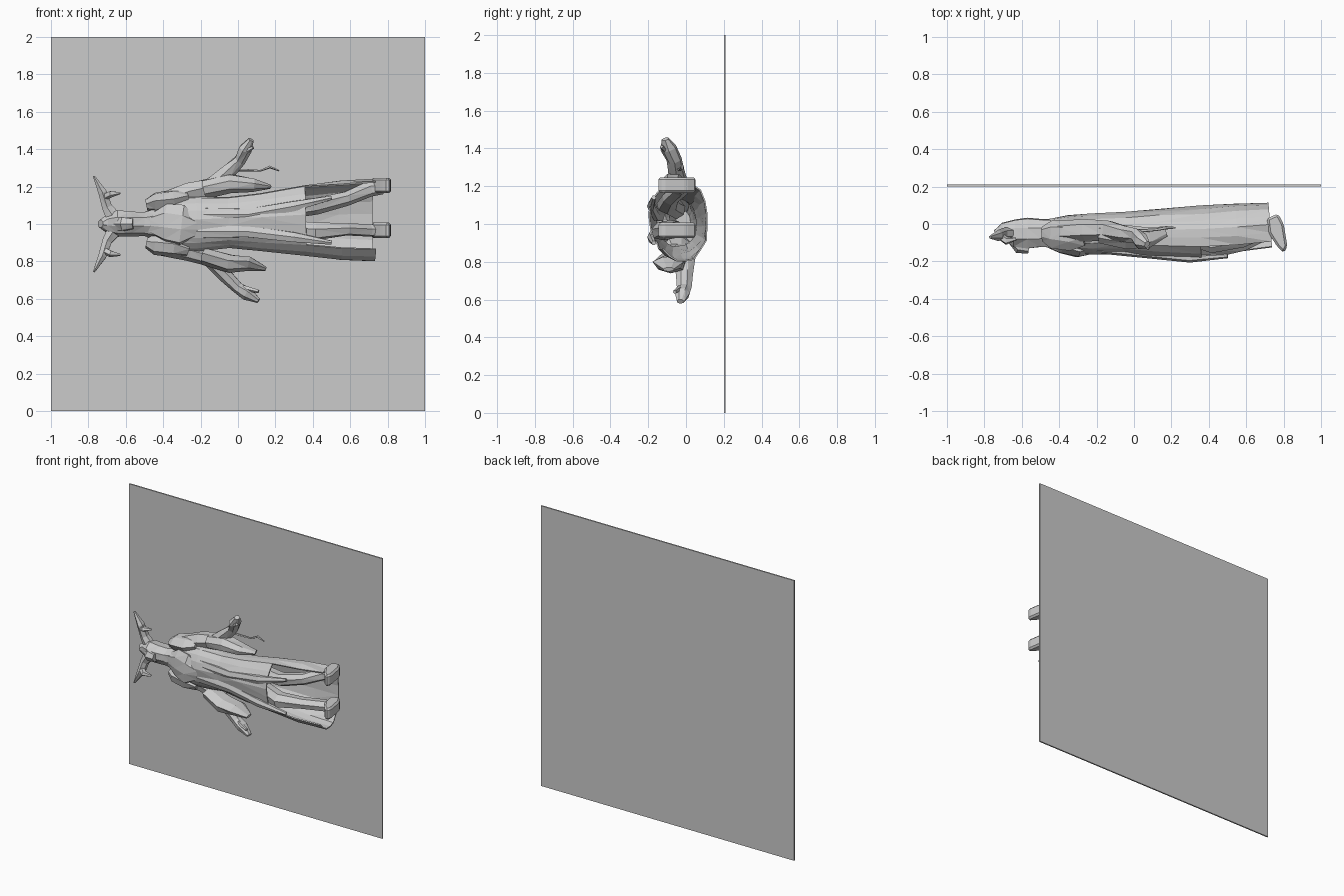
import bpy, bmesh, math, random
from mathutils import Vector

random.seed(4)


def finish(name, bm):
    bmesh.ops.recalc_face_normals(bm, faces=bm.faces)
    mesh = bpy.data.meshes.new(name)
    bm.to_mesh(mesh)
    bm.free()
    obj = bpy.data.objects.new(name, mesh)
    bpy.context.collection.objects.link(obj)
    return obj


def loft(name, path, sides=7, jitter=0.06, caps=True, keep=None):
    """Skin rings along a path of (x, y, z, half width, half depth)."""
    bm = bmesh.new()
    pts = [Vector(p[:3]) for p in path]
    folds = [1 + random.uniform(-jitter, jitter) for _ in range(sides)]
    rings = []
    for i, p in enumerate(path):
        t = (pts[min(i + 1, len(pts) - 1)] - pts[max(i - 1, 0)]).normalized()
        side = t.cross(Vector((0, 1, 0))).normalized()
        depth = side.cross(t)
        if depth.y < 0:
            side, depth = -side, -depth
        ring = []
        for k in range(sides):
            a = 2 * math.pi * (k + 0.5) / sides
            r = folds[k] * (1 + random.uniform(-jitter, jitter) * 0.6)
            ring.append(bm.verts.new(pts[i] + side * math.cos(a) * p[3] * r
                                     + depth * math.sin(a) * p[4] * r))
        rings.append(ring)
    for i, (a, b) in enumerate(zip(rings, rings[1:])):
        for k in range(sides):
            if keep and not keep(i, k):
                continue
            n = (k + 1) % sides
            bm.faces.new((a[k], a[n], b[n], b[k]))
    if caps:
        bm.faces.new(rings[0])
        bm.faces.new(rings[-1])
    bmesh.ops.triangulate(bm, faces=bm.faces)
    return finish(name, bm)


# Backing panel
bpy.ops.mesh.primitive_cube_add(size=1, location=(0, 0.205, 1))
panel = bpy.context.object
panel.name = "backing_panel"
panel.scale = (2, 0.01, 2)

# Hollow robe, open at the front below the knees
robe = loft("robe", [
    (-0.46, -0.04, 1.00, 0.07, 0.07), (-0.36, -0.05, 1.00, 0.15, 0.10),
    (-0.22, -0.05, 1.00, 0.15, 0.11), (-0.05, -0.05, 1.01, 0.14, 0.115),
    (0.12, -0.05, 1.01, 0.16, 0.135), (0.36, -0.05, 1.02, 0.195, 0.15),
    (0.55, -0.04, 1.02, 0.215, 0.155), (0.73, -0.025, 1.02, 0.225, 0.145)],
    sides=20, jitter=0.04, caps=False,
    keep=lambda i, k: not (i >= 5 and 12 <= k <= 17))
shell = robe.modifiers.new("cloth", 'SOLIDIFY')
shell.thickness = 0.008

# Hanging strips down the robe front
for z0, z1 in ((1.05, 1.14), (0.96, 0.90)):
    loft("front_strip", [(-0.25, -0.13, z0, 0.04, 0.02),
                         (0.05, -0.16, z0, 0.035, 0.02),
                         (0.30, -0.185, (z0 + z1) / 2, 0.03, 0.02),
                         (0.50, -0.17, z1, 0.012, 0.012)], 6)

# Legs and forward-pointing feet
for name, path in {
    "leg_upper": [(0.25, -0.05, 1.08, 0.05, 0.05), (0.42, -0.10, 1.10, 0.045, 0.06),
                  (0.58, -0.08, 1.14, 0.04, 0.05), (0.70, -0.03, 1.19, 0.045, 0.05),
                  (0.77, -0.02, 1.20, 0.04, 0.045)],
    "leg_lower": [(0.25, -0.06, 0.97, 0.05, 0.05), (0.42, -0.12, 0.96, 0.05, 0.06),
                  (0.58, -0.09, 0.97, 0.035, 0.05), (0.70, -0.03, 0.965, 0.035, 0.05),
                  (0.77, -0.02, 0.965, 0.035, 0.045)]}.items():
    loft(name, path, 7, 0.1)
for z in (1.205, 0.965):
    bm = bmesh.new()
    outline = [(0.71, 0.03), (0.77, 0.055), (0.80, 0.0), (0.82, -0.12),
               (0.80, -0.155), (0.765, -0.12), (0.72, -0.05)]
    low = [bm.verts.new((x, y, z - 0.04)) for x, y in outline]
    high = [bm.verts.new((x, y, z + 0.042)) for x, y in outline]
    bm.faces.new(low)
    bm.faces.new(high)
    for i in range(7):
        j = (i + 1) % 7
        bm.faces.new((low[i], low[j], high[j], high[i]))
    bmesh.ops.bevel(bm, geom=list(bm.edges), offset=0.012, segments=1, affect='EDGES')
    finish("foot", bm)

# Head with muzzle, neck and beard
loft("head", [(-0.735, -0.06, 1.0, 0.02, 0.03), (-0.70, -0.04, 1.0, 0.05, 0.05),
              (-0.64, -0.05, 1.0, 0.07, 0.08), (-0.57, -0.05, 1.0, 0.065, 0.085),
              (-0.50, -0.05, 1.0, 0.065, 0.08), (-0.42, -0.05, 1.0, 0.09, 0.08)], 9, 0.08)
loft("muzzle", [(-0.65, -0.08, 1.0, 0.04, 0.03), (-0.61, -0.12, 1.0, 0.04, 0.04),
                (-0.56, -0.13, 1.0, 0.03, 0.03)], 6)
loft("chest_collar", [(-0.47, -0.08, 1.0, 0.05, 0.04), (-0.38, -0.11, 1.0, 0.11, 0.05),
                      (-0.30, -0.13, 0.99, 0.11, 0.05), (-0.22, -0.12, 0.98, 0.05, 0.04)], 9, 0.1)

# Horns, ears and shoulders on both sides
for s in (1, -1):
    def flip(path):
        return [(x, y, 1 + s * z, w, d) for x, y, z, w, d in path]
    loft("horn", flip([(-0.66, -0.05, 0.03, 0.045, 0.035), (-0.70, -0.05, 0.09, 0.03, 0.03),
                       (-0.725, -0.06, 0.17, 0.025, 0.03), (-0.77, -0.07, 0.255, 0.006, 0.008)]), 6)
    loft("ear", flip([(-0.72, -0.06, 0.14, 0.02, 0.02), (-0.68, -0.09, 0.16, 0.02, 0.022),
                      (-0.63, -0.08, 0.165, 0.006, 0.008)]), 5)
    loft("shoulder", flip([(-0.49, -0.05, 0.10, 0.03, 0.04), (-0.44, -0.05, 0.11, 0.06, 0.075),
                           (-0.34, -0.06, 0.12, 0.06, 0.08), (-0.27, -0.05, 0.14, 0.04, 0.06)]), 7, 0.12)

# Arms, sleeves and hands
loft("arm_upper", [(-0.40, -0.04, 1.11, 0.06, 0.06), (-0.26, -0.03, 1.16, 0.06, 0.06),
                   (-0.14, -0.03, 1.19, 0.055, 0.055), (-0.05, -0.05, 1.28, 0.04, 0.045),
                   (0.01, -0.06, 1.34, 0.03, 0.04), (0.04, -0.09, 1.40, 0.035, 0.045),
                   (0.07, -0.11, 1.45, 0.015, 0.02)], 7, 0.1)
loft("arm_lower", [(-0.40, -0.04, 0.88, 0.055, 0.06), (-0.26, -0.02, 0.85, 0.05, 0.06),
                   (-0.15, -0.01, 0.82, 0.05, 0.06), (-0.07, -0.01, 0.73, 0.04, 0.045),
                   (0.00, -0.01, 0.66, 0.035, 0.04), (0.05, -0.02, 0.63, 0.04, 0.04),
                   (0.11, -0.03, 0.59, 0.015, 0.02)], 7, 0.1)
loft("sleeve_upper", [(-0.18, -0.05, 1.19, 0.05, 0.06), (-0.04, -0.07, 1.22, 0.05, 0.07),
                      (0.08, -0.07, 1.21, 0.035, 0.06), (0.17, -0.04, 1.20, 0.012, 0.03)], 7, 0.1)
loft("sleeve_lower", [(-0.18, -0.05, 0.83, 0.045, 0.07), (-0.04, -0.08, 0.79, 0.05, 0.08),
                      (0.06, -0.09, 0.79, 0.04, 0.08), (0.15, -0.09, 0.76, 0.012, 0.03)], 7, 0.1)
for x, y, z, x2, y2, z2 in ((0.03, -0.10, 1.38, 0.08, -0.13, 1.41),
                            (0.03, -0.03, 0.66, 0.11, -0.06, 0.64)):
    loft("thumb", [(x, y, z, 0.015, 0.015), (x2, y2, z2, 0.01, 0.01)], 5)

# Thin dangling strap beside the upper sleeve
loft("strap", [(-0.02, -0.04, 1.29, 0.008, 0.01), (0.12, -0.03, 1.285, 0.005, 0.008),
               (0.17, -0.02, 1.305, 0.008, 0.01), (0.22, -0.02, 1.285, 0.004, 0.005)], 5)
